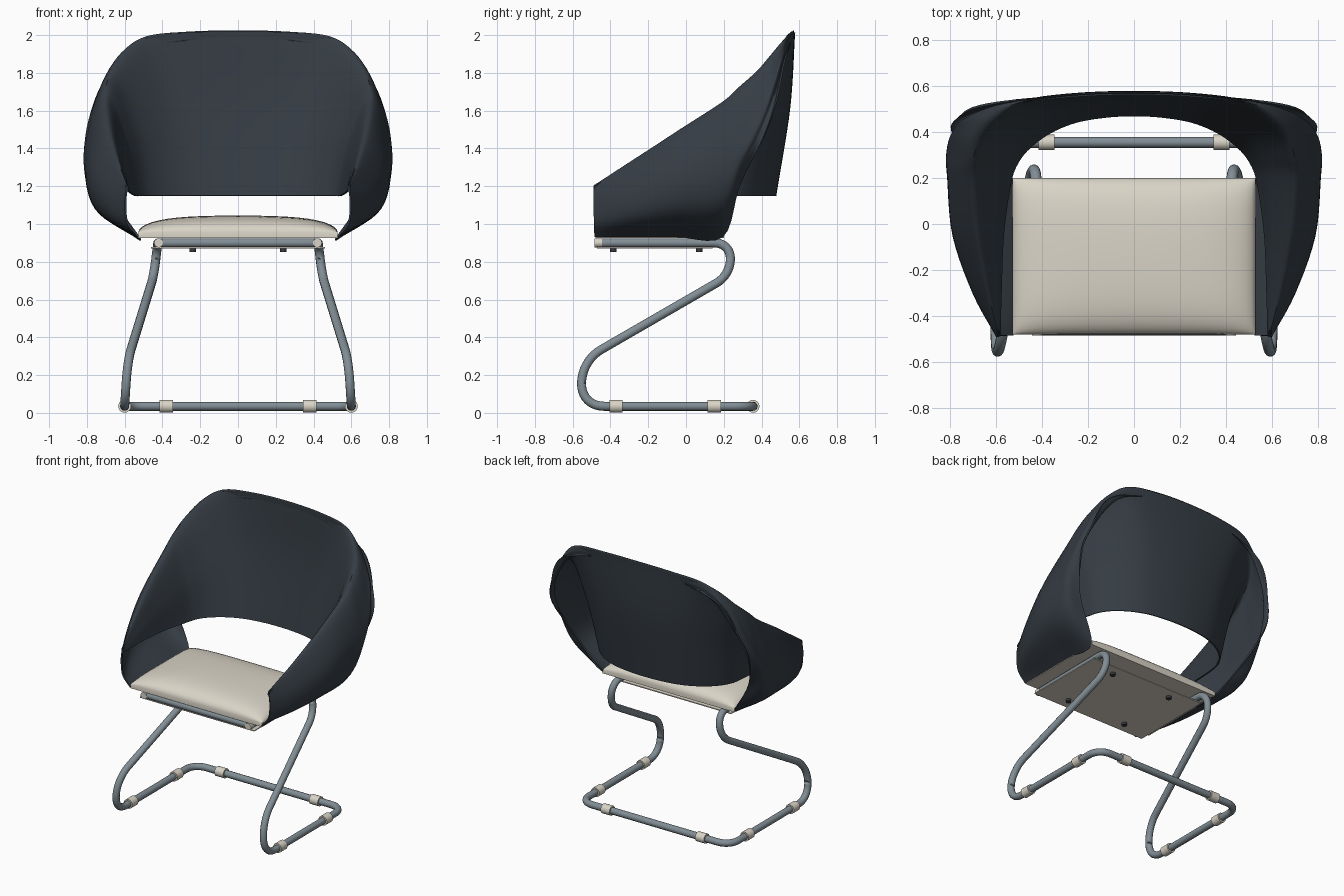
import bpy, bmesh, math
from mathutils import Vector as V

if "Cube" in bpy.data.objects:
    bpy.data.objects.remove(bpy.data.objects["Cube"])


def material(name, rgb):
    m = bpy.data.materials.new(name)
    m.diffuse_color = (*rgb, 1)
    m.use_nodes = True
    m.node_tree.nodes["Principled BSDF"].inputs["Base Color"].default_value = m.diffuse_color
    return m


CHARCOAL = material("charcoal shell", (0.036, 0.046, 0.058))
CREAM = material("cream", (0.70, 0.66, 0.57))
STEEL = material("blue grey steel", (0.22, 0.27, 0.30))
DARK = material("dark screw", (0.04, 0.045, 0.05))


def finish(name, bm, mat, angle=40):
    bmesh.ops.recalc_face_normals(bm, faces=bm.faces)
    me = bpy.data.meshes.new(name)
    bm.to_mesh(me)
    bm.free()
    me.materials.append(mat)
    me.shade_smooth()
    me.set_sharp_from_angle(angle=math.radians(angle))
    ob = bpy.data.objects.new(name, me)
    bpy.context.collection.objects.link(ob)
    return ob


def spline(pts, n):
    """Catmull-Rom through pts with n steps per span."""
    p = [pts[0] * 2 - pts[1]] + pts + [pts[-1] * 2 - pts[-2]]
    out = []
    for i in range(1, len(p) - 2):
        a, b, c, d = p[i - 1:i + 3]
        for k in range(n):
            t = k / n
            out.append(0.5 * (2 * b + (c - a) * t + (2 * a - 5 * b + 4 * c - d) * t * t
                              + (3 * b - a - 3 * c + d) * t ** 3))
    return out + [pts[-1].copy()]


def grid_mesh(rows):
    bm = bmesh.new()
    vs = [[bm.verts.new(p) for p in r] for r in rows]
    for r0, r1 in zip(vs, vs[1:]):
        for i in range(len(r0) - 1):
            bm.faces.new((r0[i], r0[i + 1], r1[i + 1], r1[i]))
    return bm


# Shell: sections from the inner lower lip, over the rolled rim, down to the outer edge
# each row: lip, rim top, widest outer point, outer end
stations = [
    ((.580, -.49, 1.175), (.588, -.49, 1.20), (.600, -.49, 1.12), (.53, -.485, .93)),
    ((.575, -.30, 1.175), (.640, -.30, 1.325), (.700, -.30, 1.17), (.53, -.30, .93)),
    ((.565, -.05, 1.165), (.685, -.05, 1.49), (.785, -.05, 1.28), (.53, -.05, .93)),
    ((.535, .17, 1.15), (.705, .19, 1.645), (.808, .20, 1.38), (.53, .195, .93)),
    ((.505, .26, 1.15), (.700, .28, 1.725), (.810, .30, 1.43), (.70, .285, 1.20)),
    ((.450, .33, 1.15), (.665, .38, 1.815), (.785, .39, 1.57), (.795, .405, 1.45)),
    ((.360, .395, 1.15), (.575, .47, 1.92), (.715, .465, 1.75), (.755, .47, 1.64)),
    ((.250, .44, 1.15), (.455, .53, 1.975), (.560, .525, 1.93), (.640, .515, 1.86)),
    ((.120, .462, 1.15), (.250, .558, 1.992), (.300, .560, 1.985), (.330, .558, 1.97)),
    ((.000, .468, 1.15), (.000, .567, 1.998), (.000, .572, 1.994), (.000, .572, 1.980)),
]
sections = []
for row in stations:
    l, t, o, e = map(V, row)
    m = V((l.x + .35 * (t.x - l.x), l.y + .75 * (t.y - l.y), l.z + .55 * (t.z - l.z)))
    q = V((e.x + .85 * (o.x - e.x), (e.y + o.y) / 2, e.z + .4 * (o.z - e.z)))
    sections.append([l, m, t, o, q, e])
sections += [[V((-p.x, p.y, p.z)) for p in s] for s in sections[-2::-1]]
columns = [spline([s[j] for s in sections], 5) for j in range(6)]
rows = [spline(list(c), 7) for c in zip(*columns)]
bm = grid_mesh(rows)
bmesh.ops.recalc_face_normals(bm, faces=bm.faces)
bmesh.ops.solidify(bm, geom=bm.faces[:], thickness=0.010)
finish("shell", bm, CHARCOAL, 50)

# Seat cushion: domed pad with a flat underside
N = 24
rows = []
for j in range(N + 1):
    v = math.sin((j / N - .5) * math.pi)
    r = []
    for i in range(N + 1):
        u = math.sin((i / N - .5) * math.pi)
        h = max(0, (1 - abs(u) ** 5) * (1 - abs(v) ** 5)) ** .5
        r.append(V((.528 * u, -.14 + .34 * v, .955 + .068 * h + .022 * (1 - u * u) * (1 - v * v))))
    rows.append(r)
bm = grid_mesh(rows)
rim = [e for e in bm.edges if e.is_boundary]
new = bmesh.ops.extrude_edge_only(bm, edges=rim)["geom"]
for w in new:
    if isinstance(w, bmesh.types.BMVert):
        w.co.z = .935
bmesh.ops.holes_fill(bm, edges=[e for e in bm.edges if e.is_boundary], sides=0)
finish("seat_cushion", bm, CREAM, 60)


# Seat plates above and below the support tubes
def plate(name, lo, hi, mat):
    bm = bmesh.new()
    bmesh.ops.create_cube(bm, size=1)
    lo, hi = V(lo), V(hi)
    for w in bm.verts:
        w.co = V([(lo[k] + hi[k]) / 2 + w.co[k] * (hi[k] - lo[k]) for k in range(3)])
    finish(name, bm, mat)


plate("upper_seat_plate", (-.53, -.48, .925), (.53, .20, .936), CREAM)
plate("lower_seat_plate", (-.46, -.47, .870), (.46, .14, .877), CREAM)


# Tubular frame: closed cantilever loop, corners given with their bend lengths
half = [((.42, -.46, .90), .03), ((.425, .235, .90), .085), ((.445, .235, .73), .085),
        ((.585, -.553, .275), .12), ((.60, -.553, .035), .12), ((.60, .355, .035), .10)]
loop = [(V(p), d) for p, d in half]
loop += [(V((-p.x, p.y, p.z)), d) for p, d in reversed(loop)]
path = []
for i, (p, d) in enumerate(loop):
    a = p + (loop[i - 1][0] - p).normalized() * d
    b = p + (loop[(i + 1) % len(loop)][0] - p).normalized() * d
    for k in range(11):
        t = k / 10
        # blend of quadratic and fuller cubic gives a round tube bend
        path.append(a * (1 - t) ** 3 + (a.lerp(p, .6) * (1 - t) + b.lerp(p, .6) * t) * 3 * t * (1 - t)
                    + b * t ** 3)
cu = bpy.data.curves.new("tube_frame", 'CURVE')
cu.dimensions = '3D'
cu.bevel_depth = .024
cu.bevel_resolution = 4
sp = cu.splines.new('POLY')
sp.points.add(len(path) - 1)
for pt, p in zip(sp.points, path):
    pt.co = (*p, 1)
sp.use_cyclic_u = True
sp.use_smooth = True
cu.materials.append(STEEL)
bpy.context.collection.objects.link(bpy.data.objects.new("tube_frame", cu))


def cylinder(name, loc, r, length, axis, mat):
    bm = bmesh.new()
    bmesh.ops.create_cone(bm, cap_ends=True, segments=20, radius1=r, radius2=r, depth=length)
    ob = finish(name, bm, mat)
    ob.location = loc
    ob.rotation_euler = V((0, 0, 1)).rotation_difference(V(axis)).to_euler()


for s, side in ((-1, "left"), (1, "right")):
    # Floor glides clipped round the base tube
    cylinder(side + "_front_glide", (s * .60, -.37, .035), .034, .07, (0, 1, 0), CREAM)
    cylinder(side + "_middle_glide", (s * .60, .15, .035), .034, .07, (0, 1, 0), CREAM)
    cylinder(side + "_rear_glide", (s * .38, .355, .035), .034, .07, (1, 0, 0), CREAM)
    # Front end caps of the seat tubes
    cylinder(side + "_tube_cap", (s * .42, -.465, .90), .024, .04, (0, 1, 0), CREAM)
    # Screws under the seat
    for y, where in ((-.385, "front"), (.07, "rear")):
        cylinder(f"{side}_{where}_screw", (s * .24, y, .862), .018, .018, (0, 0, 1), DARK)
